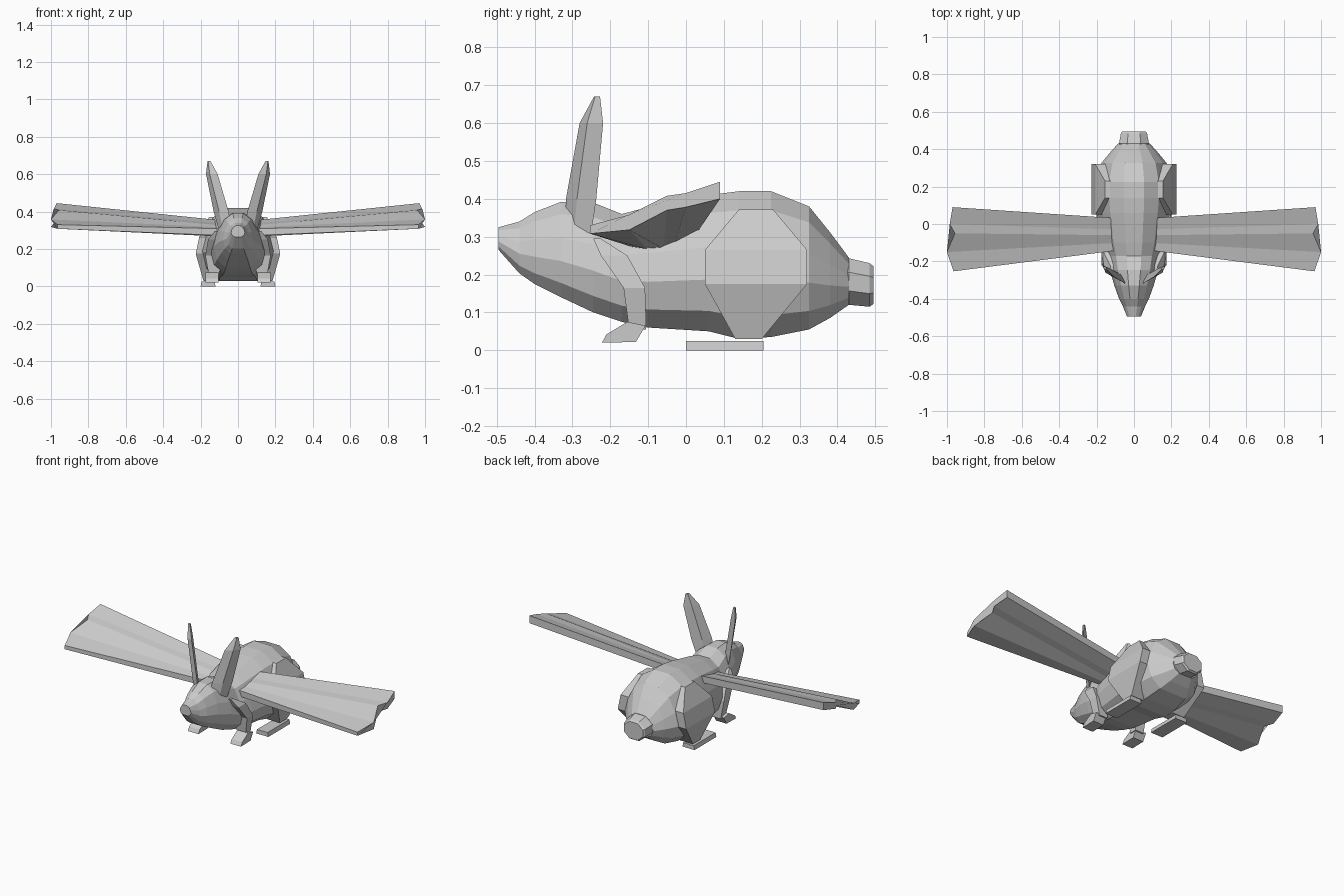
import bpy, bmesh


def loft(name, rings, mirror=False):
    """Skin a list of equal-length point rings and cap both ends."""
    bm = bmesh.new()
    rows = [[bm.verts.new(p) for p in ring] for ring in rings]
    n = len(rows[0])
    for a, b in zip(rows, rows[1:]):
        for i in range(n):
            j = (i + 1) % n
            bm.faces.new((a[i], a[j], b[j], b[i]))
    bm.faces.new(rows[0])
    bm.faces.new(rows[-1])
    bmesh.ops.recalc_face_normals(bm, faces=bm.faces)
    me = bpy.data.meshes.new(name)
    bm.to_mesh(me)
    bm.free()
    ob = bpy.data.objects.new(name, me)
    bpy.context.collection.objects.link(ob)
    if mirror:
        m = ob.modifiers.new("mirror", 'MIRROR')
        m.use_mirror_merge = False
    return ob


def section(y, z0, z1, w, half):
    """Symmetric cross-section from (width, height) fractions."""
    pts = half + [(-u, v) for u, v in reversed(half)]
    return [(u * w, y, z0 + v * (z1 - z0)) for u, v in pts]


def slab(z, y0, y1, x0, x1):
    return [(x0, y0, z), (x1, y0, z), (x1, y1, z), (x0, y1, z)]


# body with head: y, bottom, top, half width
body_half = [(.27, 1), (.66, .87), (.89, .62), (1, .38), (.86, .15), (.5, 0)]
stations = [(-.495, .265, .325, .037), (-.44, .203, .34, .06),
            (-.40, .175, .365, .08), (-.33, .14, .392, .105),
            (-.245, .10, .39, .13), (-.17, .075, .36, .145),
            (-.10, .06, .378, .165), (.06, .05, .41, .192),
            (.14, .03, .42, .202), (.225, .035, .42, .20),
            (.325, .055, .38, .175), (.38, .085, .312, .13),
            (.43, .12, .245, .085)]
loft("body", [section(*s, body_half) for s in stations])

# tail
tail_half = [(.45, 1), (1, .7), (1, .3), (.45, 0)]
loft("tail", [section(*s, tail_half) for s in
              [(.41, .13, .235, .06), (.43, .12, .243, .08),
               (.485, .115, .23, .07), (.495, .122, .222, .062)]])

# ears: diagonal thin blades (z, centre x, centre y, half size)
ears = []
for z, x, y, h in [(.31, .07, -.285, .035), (.40, .09, -.277, .04),
                   (.60, .14, -.25, .031), (.67, .155, -.235, .008)]:
    t = .011 if h > .01 else .005
    ears.append([(x - h, y - h, z), (x + t, y - t, z),
                 (x + h, y + h, z), (x - t, y + t, z)])
loft("ear", ears, True)

# wings: cambered root and notched tip (x, y, bottom z, top z)
root = [(.08, -.14, .272, .308), (.08, -.10, .266, .315), (.08, -.06, .268, .325),
        (.08, -.03, .28, .335), (.08, .03, .312, .352)]
tip = [(.965, -.253, .308, .33), (1, -.15, .318, .358), (.957, -.05, .37, .408),
       (.985, .0, .378, .415), (.97, .09, .40, .445)]
loft("wing", [[(x, y, t) for x, y, b, t in s] +
              [(x, y, b) for x, y, b, t in reversed(s)] for s in (root, tip)], True)

# hind thighs
loft("hind_thigh", [slab(.03, .13, .20, .10, .185), slab(.175, .05, .32, .10, .226),
                    slab(.265, .05, .32, .10, .207), slab(.372, .14, .23, .10, .155)], True)

# hind feet
loft("hind_foot", [slab(0, .0, .205, .12, .20), slab(.025, .0, .205, .125, .195)], True)

# front legs
loft("front_leg", [slab(.295, -.245, -.225, .08, .125), slab(.25, -.225, -.155, .08, .16),
                   slab(.165, -.165, -.108, .09, .175), slab(.055, -.15, -.105, .10, .155)], True)

# front paws
paw = [(-.222, .02), (-.21, .042), (-.155, .075), (-.107, .065), (-.132, .022)]
loft("front_paw", [[(x, y, z) for y, z in paw] for x in (.105, .175)], True)
